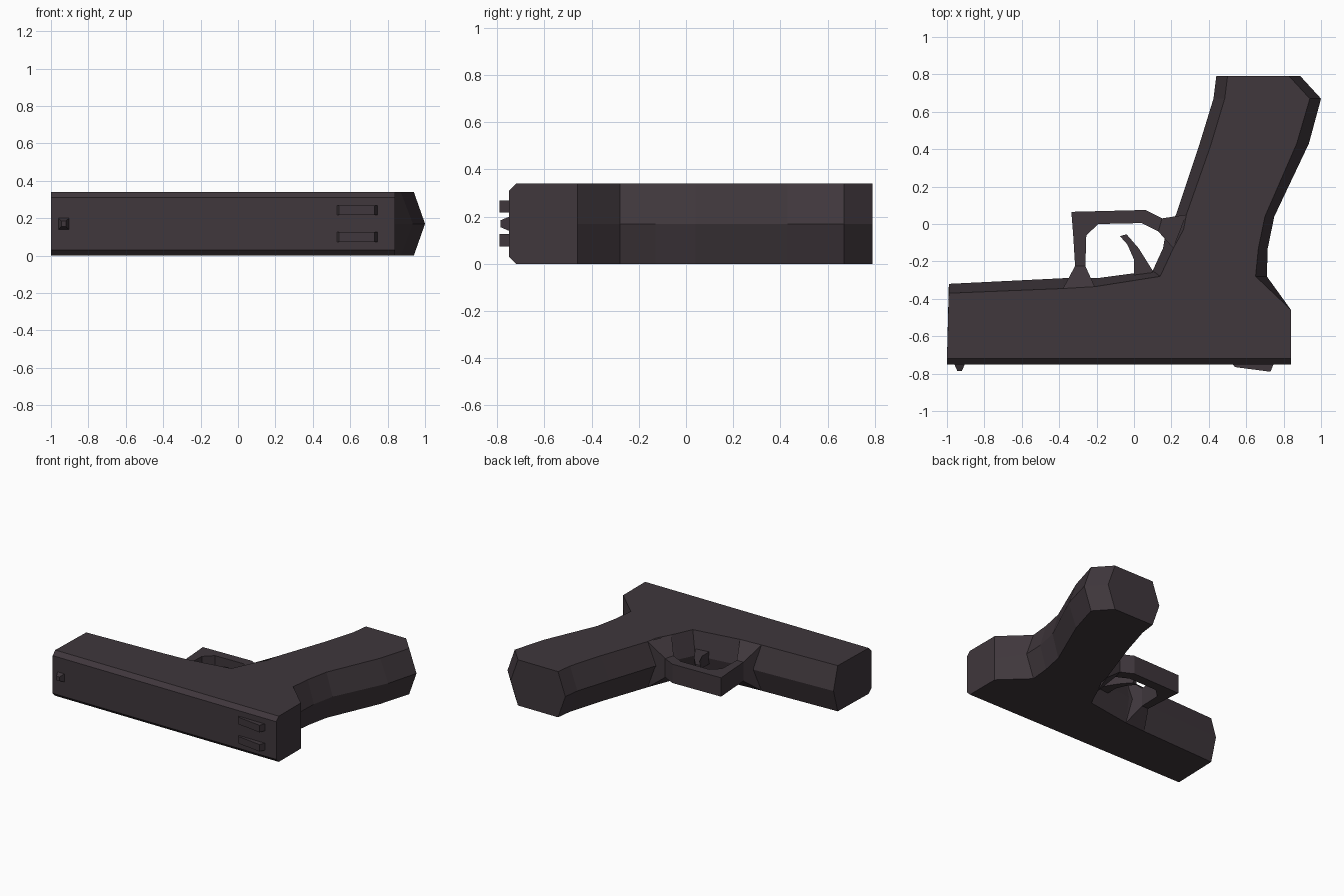
import bpy, bmesh

cube = bpy.data.objects.get("Cube")
if cube:
    bpy.data.objects.remove(cube, do_unlink=True)

MID = 0.17    # height of the symmetry plane
HALF = 0.17   # half of the full thickness

steel = bpy.data.materials.new("dark_gunmetal")
steel.use_nodes = True
COLOR = (0.05, 0.038, 0.045, 1)
steel.diffuse_color = COLOR
bsdf = next(n for n in steel.node_tree.nodes if n.type == "BSDF_PRINCIPLED")
bsdf.inputs["Base Color"].default_value = COLOR
bsdf.inputs["Roughness"].default_value = 0.7


def loft(name, rings, closed, caps):
    """Skin equal-length rings of points; caps closes the ends with flat faces."""
    bm = bmesh.new()
    loops = [[bm.verts.new(p) for p in ring] for ring in rings]
    n = len(loops[0])
    for a, b in zip(loops, loops[1:]):
        for i in range(n if closed else n - 1):
            j = (i + 1) % n
            bm.faces.new((a[i], a[j], b[j], b[i]))
    if caps:
        bm.faces.new(loops[0])
        bm.faces.new(loops[-1])
    bmesh.ops.remove_doubles(bm, verts=bm.verts, dist=0.0005)
    bmesh.ops.recalc_face_normals(bm, faces=bm.faces)
    mesh = bpy.data.meshes.new(name)
    bm.to_mesh(mesh)
    bm.free()
    mesh.materials.append(steel)
    obj = bpy.data.objects.new(name, mesh)
    bpy.context.collection.objects.link(obj)
    return obj


def prism(name, low, high, z0, z1):
    """Slab between two matching outlines, from z0 to z1."""
    return loft(name, [[(x, y, z0) for x, y in low], [(x, y, z1) for x, y in high]], True, True)


# Slide and grip: side-face corner, rim corner, half height of the rim
EDGE = 0.14
outline = [
    ((-0.99, -0.37), (-0.99, -0.32), 0),
    ((-1.00, -0.72), (-1.00, -0.75), EDGE),
    ((0.84, -0.72), (0.84, -0.75), EDGE),
    ((0.84, -0.46), (0.84, -0.46), 0),
    ((0.65, -0.28), (0.71, -0.28), 0),
    ((0.665, -0.13), (0.715, -0.13), 0),
    ((0.70, 0.04), (0.75, 0.04), 0),
    ((0.87, 0.43), (0.935, 0.43), 0),
    ((0.94, 0.67), (1.00, 0.67), 0),
    ((0.83, 0.79), (0.89, 0.79), 0),
    ((0.50, 0.79), (0.44, 0.79), 0),
    ((0.485, 0.67), (0.425, 0.67), 0),
    ((0.41, 0.42), (0.345, 0.41), 0),
    ((0.28, 0.05), (0.225, 0.05), 0),
    ((0.265, -0.03), (0.17, -0.04), 0),
    ((0.21, -0.13), (0.155, -0.13), 0),
    ((0.14, -0.28), (0.10, -0.25), 0),
    ((-0.21, -0.335), (-0.20, -0.29), 0),
    ((-0.38, -0.345), (-0.38, -0.29), 0),
]
rings = [
    [(*side, MID + HALF) for side, rim, h in outline],
    [(*rim, MID + h) for side, rim, h in outline],
    [(*rim, MID - h) for side, rim, h in outline],
    [(*side, MID - HALF) for side, rim, h in outline],
]
loft("slide_and_grip", rings, True, True)

# Trigger guard: outer corner, inner corner, half height; flared at both roots
BAR = 0.07
guard = [
    ((-0.38, -0.345), (-0.21, -0.335), HALF),
    ((-0.315, -0.225), (-0.26, -0.225), BAR),
    ((-0.325, -0.06), (-0.255, -0.06), BAR),
    ((-0.335, 0.065), (-0.19, 0.00), BAR),
    ((0.06, 0.075), (0.04, 0.005), BAR),
    ((0.15, 0.03), (0.13, -0.04), BAR),
    ((0.28, 0.05), (0.21, -0.13), HALF),
]
sections = [
    [(*a, MID + h), (*b, MID + h), (*b, MID - h), (*a, MID - h)]
    for a, b, h in guard
]
loft("trigger_guard", sections, True, True)

# Curved trigger
blade = [(-0.075, -0.065), (-0.04, -0.055), (0.025, -0.13), (0.10, -0.25),
         (0.10, -0.30), (0.0, -0.30), (0.0, -0.19), (-0.035, -0.11)]
prism("trigger", blade, blade, MID - 0.045, MID + 0.045)

# Front sight: small tapered stud
stud = []
for y, x0, x1, h in ((-0.74, -0.965, -0.90, 0.034), (-0.785, -0.945, -0.92, 0.015)):
    stud.append([(x0, y, MID - h), (x1, y, MID - h), (x1, y, MID + h), (x0, y, MID + h)])
loft("front_sight", stud, True, True)

# Rear sight: pair of sloping rails
rail = [(0.52, -0.74), (0.54, -0.765), (0.73, -0.79), (0.75, -0.74)]
for label, z in (("lower", 0.10), ("upper", 0.243)):
    prism(label + "_rear_sight", rail, rail, z - 0.026, z + 0.026)
